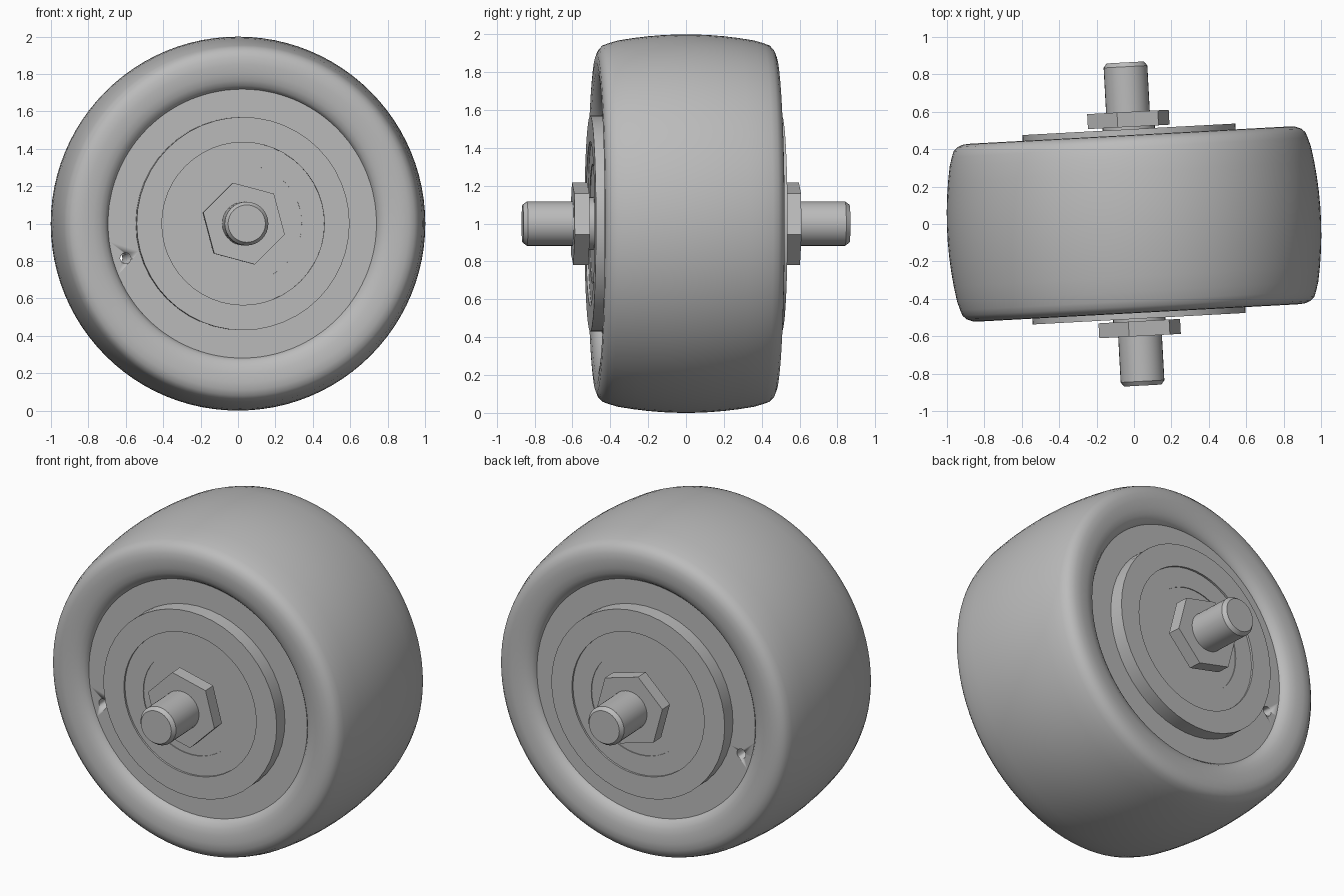
import bpy
import bmesh
import math

cube = bpy.data.objects.get("Cube")
if cube:
    bpy.data.objects.remove(cube, do_unlink=True)

YAW = math.radians(3.1)   # the wheel is turned slightly about the vertical
CENTRE = (0, 0, 1)

grey = bpy.data.materials.new("plain grey")
grey.use_nodes = True
grey.diffuse_color = (0.5, 0.5, 0.5, 1)
grey.node_tree.nodes["Principled BSDF"].inputs["Base Color"].default_value = (0.5, 0.5, 0.5, 1)


def finish(name, bm, smooth=30):
    bmesh.ops.recalc_face_normals(bm, faces=bm.faces)
    mesh = bpy.data.meshes.new(name)
    bm.to_mesh(mesh)
    bm.free()
    mesh.materials.append(grey)
    obj = bpy.data.objects.new(name, mesh)
    obj.location = CENTRE
    obj.rotation_euler.z = YAW
    bpy.context.collection.objects.link(obj)
    bpy.ops.object.select_all(action='DESELECT')
    obj.select_set(True)
    bpy.context.view_layer.objects.active = obj
    if smooth:
        bpy.ops.object.shade_smooth_by_angle(angle=math.radians(smooth))
    return obj


def lathe(name, profile, steps, closed=False, smooth=30, start=0):
    """Spin (radius, y) points about the local y axis."""
    bm = bmesh.new()
    c, s = math.cos(start), math.sin(start)
    verts = [bm.verts.new((r * c, y, r * s)) for r, y in profile]
    pairs = list(zip(verts, verts[1:]))
    if closed:
        pairs.append((verts[-1], verts[0]))
    edges = [bm.edges.new(p) for p in pairs]
    bmesh.ops.spin(bm, geom=verts + edges, cent=(0, 0, 0), axis=(0, 1, 0),
                   angle=math.tau, steps=steps, use_duplicate=False)
    bmesh.ops.remove_doubles(bm, verts=bm.verts, dist=0.0004)
    return finish(name, bm, smooth)


def mirrored(half):
    """Add the opposite side to a half profile that runs inwards to y = 0."""
    return half + [(r, -y) for r, y in reversed(half)]


# Tyre: crowned tread, rounded shoulders and a lip falling to the hub
lip = [(0.715, 0.40), (0.72, 0.425), (0.737, 0.446), (0.765, 0.462), (0.80, 0.471),
       (0.85, 0.476), (0.89, 0.473), (0.92, 0.461), (0.942, 0.44), (0.953, 0.41)]
crown = [(1 - 0.25 * y * y, y) for y in (0.36, 0.28, 0.2, 0.12, 0.04)]
lathe("tyre", mirrored(lip + crown), 96, closed=True, smooth=40)

# Hub: recessed web, raised cover and shallow bearing recess on both sides
hub_half = [(0, 0.49), (0.315, 0.49), (0.315, 0.495), (0.435, 0.495), (0.435, 0.507),
            (0.57, 0.507), (0.57, 0.42), (0.72, 0.42)]
hub = lathe("hub", mirrored(hub_half), 48)

# Small hole running right through the web
hole = lathe("hole_cutter", mirrored([(0, 0.6), (0.029, 0.6)]), 16)
hole.location = (-0.625 * math.cos(YAW), -0.625 * math.sin(YAW), 0.815)
hole.hide_render = True
hole.hide_viewport = True
cut = hub.modifiers.new("hole", 'BOOLEAN')
cut.operation = 'DIFFERENCE'
cut.solver = 'EXACT'
cut.object = hole

# Axle with chamfered ends
lathe("axle", mirrored([(0, 0.865), (0.1, 0.865), (0.117, 0.842)]), 32)

# Spacer and hexagonal nut on each side
for side, label in ((-1, "front"), (1, "back")):
    lathe(label + "_spacer", [(0, side * 0.45), (0.14, side * 0.45),
                              (0.14, side * 0.522), (0, side * 0.522)], 32)
    lathe(label + "_nut", [(0, side * 0.52), (0.226, side * 0.52),
                           (0.226, side * 0.6), (0, side * 0.6)], 6,
          smooth=0, start=math.radians(45))
